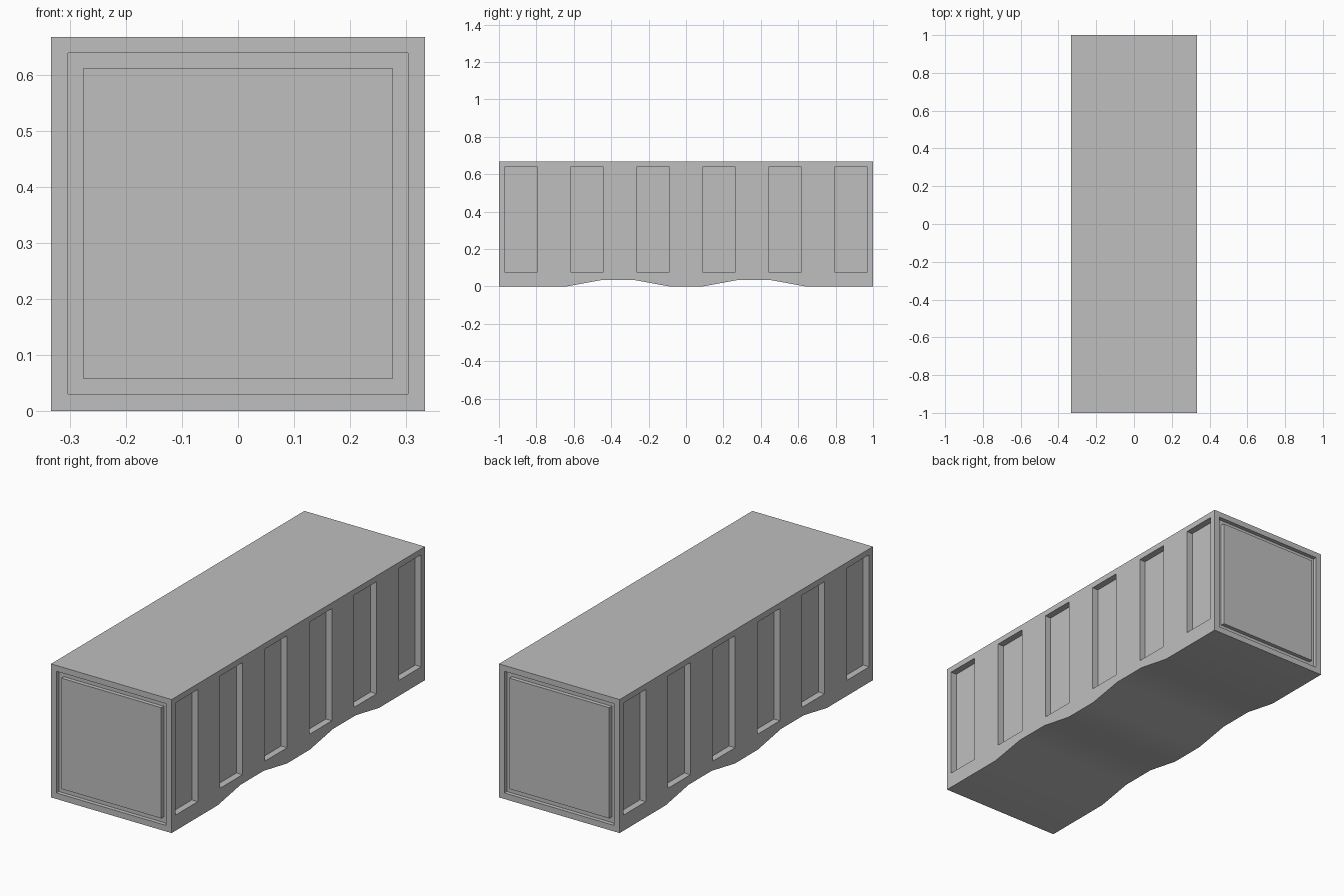
import bpy
import bmesh

cube = bpy.data.objects.get("Cube")
if cube:
    bpy.data.objects.remove(cube, do_unlink=True)

HALF_W, HALF_L, HEIGHT = 1 / 3, 1.0, 0.667
POCKET_DEPTH, END_DEPTH = 0.033, 0.02

grey = bpy.data.materials.new("plain_grey")
grey.use_nodes = True
grey.diffuse_color = (0.52, 0.52, 0.52, 1)
grey.node_tree.nodes["Principled BSDF"].inputs["Base Color"].default_value = grey.diffuse_color


def add_object(name, bm):
    bmesh.ops.recalc_face_normals(bm, faces=bm.faces)
    mesh = bpy.data.meshes.new(name)
    bm.to_mesh(mesh)
    bm.free()
    mesh.materials.append(grey)
    obj = bpy.data.objects.new(name, mesh)
    bpy.context.collection.objects.link(obj)
    return obj


def add_box(bm, low, high):
    verts = bmesh.ops.create_cube(bm, size=1)["verts"]
    for v in verts:
        v.co = [(a + b) / 2 + c * (b - a) for a, b, c in zip(low, high, v.co)]


# Body: side outline with two shallow arches underneath, extruded across x
step = HALF_L / 11
half = [(1, 0), (3, HEIGHT / 20), (5, HEIGHT / 20), (7, 0), (11, 0)]
bottom = [(-k * step, z) for k, z in reversed(half)] + [(k * step, z) for k, z in half]
outline = bottom + [(HALF_L, HEIGHT), (-HALF_L, HEIGHT)]
bm = bmesh.new()
face = bm.faces.new([bm.verts.new((-HALF_W, y, z)) for y, z in outline])
new = bmesh.ops.extrude_face_region(bm, geom=[face])["geom"]
bmesh.ops.translate(bm, vec=(2 * HALF_W, 0, 0),
                    verts=[g for g in new if isinstance(g, bmesh.types.BMVert)])
body = add_object("body", bm)

# Cutters: six tall pockets on each side and a square recess at each end
bm = bmesh.new()
pocket = 2 * 0.97 / 11
for side in (-1, 1):
    xs = sorted((side * (HALF_W - POCKET_DEPTH), side * (HALF_W + 0.1)))
    for i in range(6):
        y = -0.97 + 2 * i * pocket
        add_box(bm, (xs[0], y, 0.078), (xs[1], y + pocket, 0.638))
    ys = sorted((side * (HALF_L - END_DEPTH), side * (HALF_L + 0.1)))
    add_box(bm, (-0.303, ys[0], 0.03), (0.303, ys[1], 0.638))
cutter = add_object("recess_cutter", bm)
cutter.hide_render = True

cut = body.modifiers.new("recesses", "BOOLEAN")
cut.operation = "DIFFERENCE"
cut.solver = "EXACT"
cut.use_self = True
cut.object = cutter
bpy.ops.object.select_all(action="DESELECT")
body.select_set(True)
bpy.context.view_layer.objects.active = body
bpy.ops.object.modifier_apply(modifier=cut.name)
bpy.data.objects.remove(cutter, do_unlink=True)
bpy.ops.object.shade_smooth_by_angle()

# End panels standing inside the end recesses
for name, side in (("front_panel", -1), ("back_panel", 1)):
    bm = bmesh.new()
    ys = sorted((side * (HALF_L - END_DEPTH - 0.005), side * HALF_L))
    add_box(bm, (-0.276, ys[0], 0.058), (0.276, ys[1], 0.611))
    add_object(name, bm)
